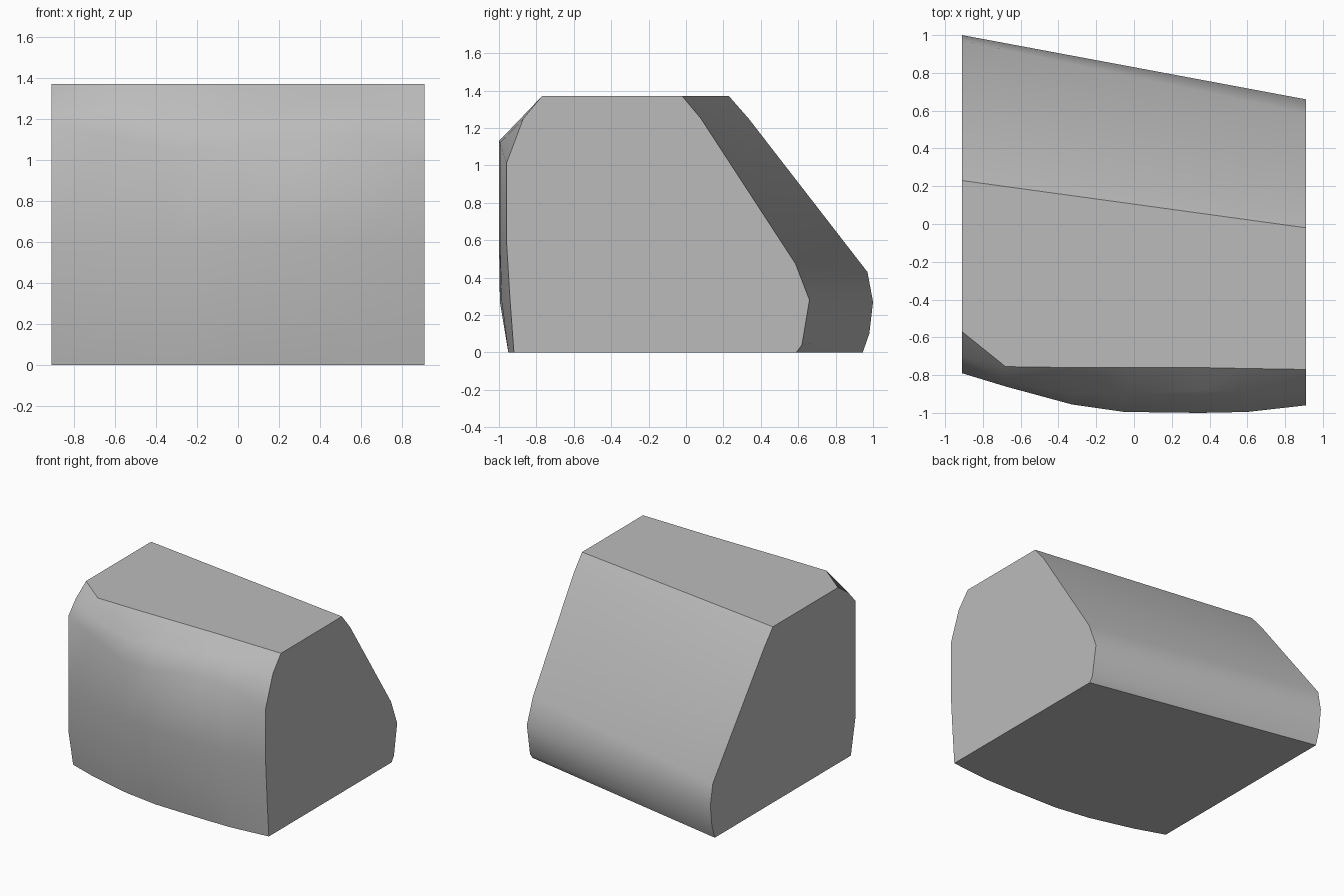
import bpy, bmesh

cube = bpy.data.objects.get("Cube")
if cube:
    bpy.data.objects.remove(cube, do_unlink=True)

HALF, TOP = 0.91, 1.37

# Back outline (y, z) at each end, from the top edge down to the base
BACK_NEG = [(0.23, TOP), (0.335, 1.25), (0.97, 0.43), (1.0, 0.27), (0.98, 0.1), (0.945, 0)]
BACK_POS = [(-0.02, TOP), (0.08, 1.25), (0.585, 0.475), (0.66, 0.28), (0.62, 0.04), (0.59, 0)]

# Front stations: x, base y, low y, wall y, shoulder z, bevel y, bevel z, top y
STATIONS = [
    (-HALF, -0.73, -0.785, -0.79, 1.18, -0.70, 1.28, -0.57),
    (-0.68, -0.81, -0.85, -0.86, 1.13, -0.83, 1.25, -0.755),
    (-0.33, -0.90, -0.945, -0.955, 1.05, -0.90, 1.20, -0.76),
    (-0.05, -0.94, -0.985, -0.995, 1.07, -0.90, 1.22, -0.76),
    (0.35, -0.95, -0.995, -1.0, 1.13, -0.88, 1.255, -0.76),
    (0.60, -0.95, -0.985, -0.995, 1.12, -0.88, 1.255, -0.765),
    (HALF, -0.92, -0.94, -0.96, 1.01, -0.87, 1.25, -0.77),
]


def section(x, base, low, wall, shoulder, bevel, bevel_z, top):
    """Closed outline of the body at one station."""
    t = (x + HALF) / (2 * HALF)
    front = [(base, 0), (low, 0.27), (wall, 0.6), (wall, shoulder),
             (bevel, bevel_z), (top, TOP)]
    back = [(a[0] + (b[0] - a[0]) * t, a[1] + (b[1] - a[1]) * t)
            for a, b in zip(BACK_NEG, BACK_POS)]
    return [(x, y, z) for y, z in front + back]


# Loft the sections along x and close both ends
bm = bmesh.new()
rings = [[bm.verts.new(p) for p in section(*s)] for s in STATIONS]
for a, b in zip(rings, rings[1:]):
    for i in range(len(a)):
        j = (i + 1) % len(a)
        bm.faces.new((a[i], a[j], b[j], b[i]))
for ring in (rings[0], rings[-1]):
    bm.faces.new(ring)
bmesh.ops.recalc_face_normals(bm, faces=bm.faces)

# Flat planes (top, base, ends) keep crisp borders; the rest is smooth
bm.normal_update()
flat = {f for f in bm.faces if max(abs(f.normal.x), abs(f.normal.z)) > 0.99}
for f in bm.faces:
    f.smooth = f not in flat
for e in bm.edges:
    e.smooth = len([f for f in e.link_faces if f in flat]) != 1
    if e.calc_face_angle(0) > 1.2:
        e.smooth = False

mesh = bpy.data.meshes.new("body")
bm.to_mesh(mesh)
bm.free()
body = bpy.data.objects.new("body", mesh)
bpy.context.collection.objects.link(body)

# Plain grey
GREY = (0.5, 0.5, 0.5, 1)
mat = bpy.data.materials.new("plain grey")
mat.use_nodes = True
mat.diffuse_color = GREY
mat.node_tree.nodes["Principled BSDF"].inputs["Base Color"].default_value = GREY
mesh.materials.append(mat)
